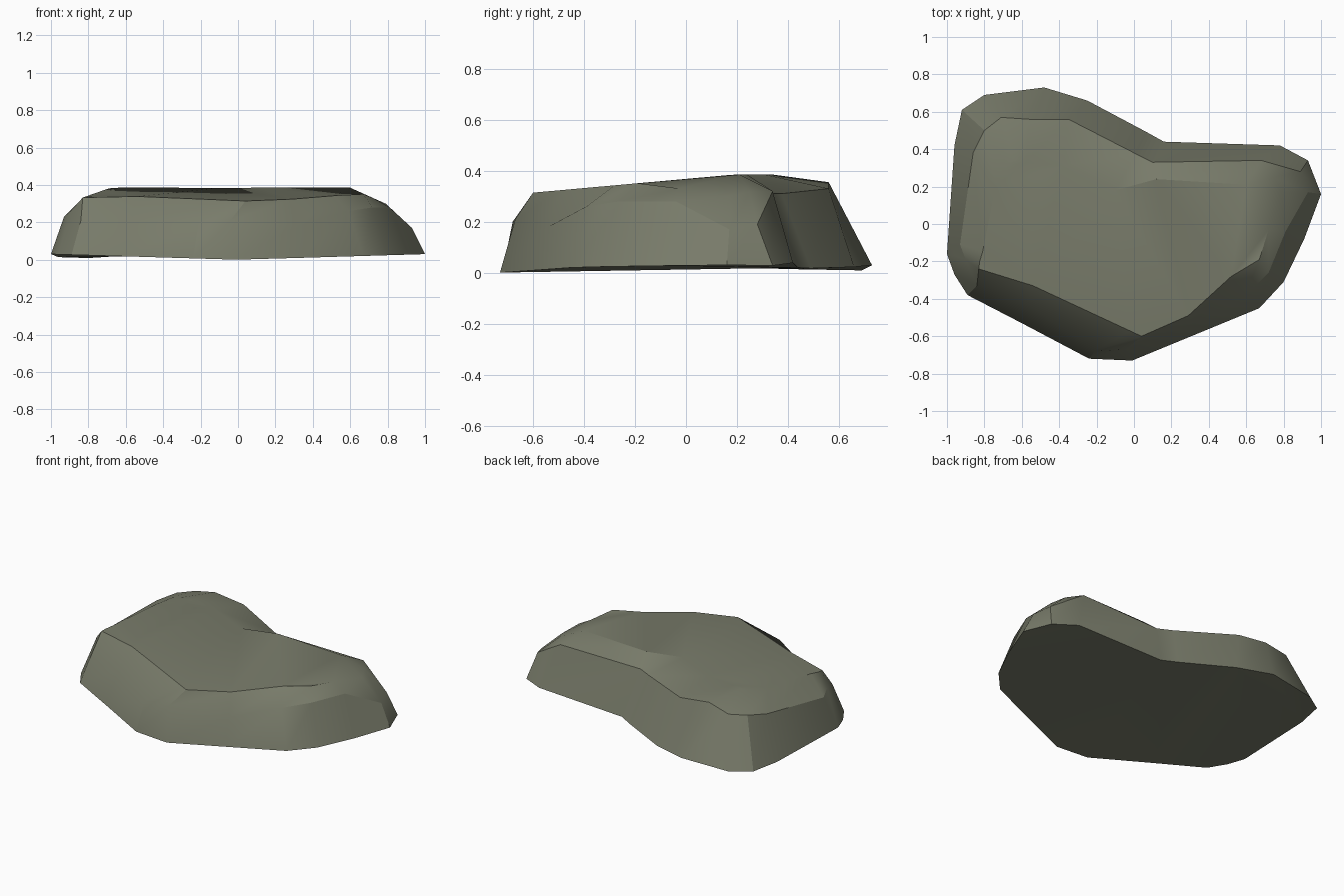
import bpy, bmesh, math

if "Cube" in bpy.data.objects:
    bpy.data.objects.remove(bpy.data.objects["Cube"])

# Three matching outlines, anticlockwise from the right-hand tip
foot = [(1, .16), (.93, .34), (.78, .42), (.16, .44), (.07, .49), (-.25, .66),
        (-.48, .73), (-.80, .69), (-.92, .61), (-.96, .42), (-1, -.16), (-.96, -.27),
        (-.89, -.38), (-.60, -.53), (-.24, -.72), (-.01, -.73), (.33, -.59),
        (.67, -.45), (.80, -.31), (.91, -.08)]
shoulder = [(.93, .17, .17), (.89, .28, .19), (.68, .34, .32), (.10, .33, .31),
            (.01, .375, .31), (-.35, .56, .33), (-.56, .56, .355), (-.71, .57, .32),
            (-.80, .50, .31), (-.86, .38, .29), (-.93, -.11, .23), (-.90, -.19, .255),
            (-.84, -.33, .21), (-.57, -.43, .21), (-.21, -.68, .20), (-.04, -.67, .21),
            (.31, -.54, .18), (.59, -.39, .26), (.72, -.26, .28), (.81, -.04, .28)]
rim = [(.79, .17), (.75, .25), (.60, .21), (.12, .24), (-.10, .18), (-.38, .31),
       (-.58, .33), (-.64, .34), (-.69, .32), (-.74, .20), (-.81, -.15), (-.825, -.20),
       (-.83, -.24), (-.54, -.33), (-.02, -.572), (.04, -.60), (.29, -.49),
       (.52, -.28), (.67, -.19), (.72, -.03)]


def foot_z(x, y):
    # slightly uneven underside, lowest at the front
    return .03 * abs(x) + (.015 if y > .4 and x > -.7 else 0) - (.015 if x < -.7 and y > .4 else 0)


def rim_z(x, y):
    # top slopes up to the back and falls off at both ends
    ends = .385 - .45 * max(0, x - .6) - .35 * max(0, -x - .68)
    return min(ends, .368 + .09 * y)


bm = bmesh.new()
rings = [[bm.verts.new((x, y, foot_z(x, y))) for x, y in foot],
         [bm.verts.new(p) for p in shoulder],
         [bm.verts.new((x, y, rim_z(x, y))) for x, y in rim]]

# Sides and chamfer
n = len(foot)
for low, high in zip(rings, rings[1:]):
    for i in range(n):
        j = (i + 1) % n
        bm.faces.new((low[i], low[j], high[j], high[i]))

# Underside and top
caps = [bm.faces.new(rings[0][::-1]), bm.faces.new(rings[-1])]
bmesh.ops.triangulate(bm, faces=caps)
bmesh.ops.recalc_face_normals(bm, faces=bm.faces[:])

mesh = bpy.data.meshes.new("flat_rock")
bm.to_mesh(mesh)
bm.free()
rock = bpy.data.objects.new("flat_rock", mesh)
bpy.context.collection.objects.link(rock)

# Single grey-green stone colour
stone = bpy.data.materials.new("grey green stone")
stone.diffuse_color = (.19, .2, .145, 1)
stone.use_nodes = True
stone.node_tree.nodes["Principled BSDF"].inputs["Base Color"].default_value = stone.diffuse_color
mesh.materials.append(stone)

# Soft facets with crisp edges
bpy.context.view_layer.objects.active = rock
rock.select_set(True)
bpy.ops.object.shade_smooth_by_angle(angle=math.radians(30))
